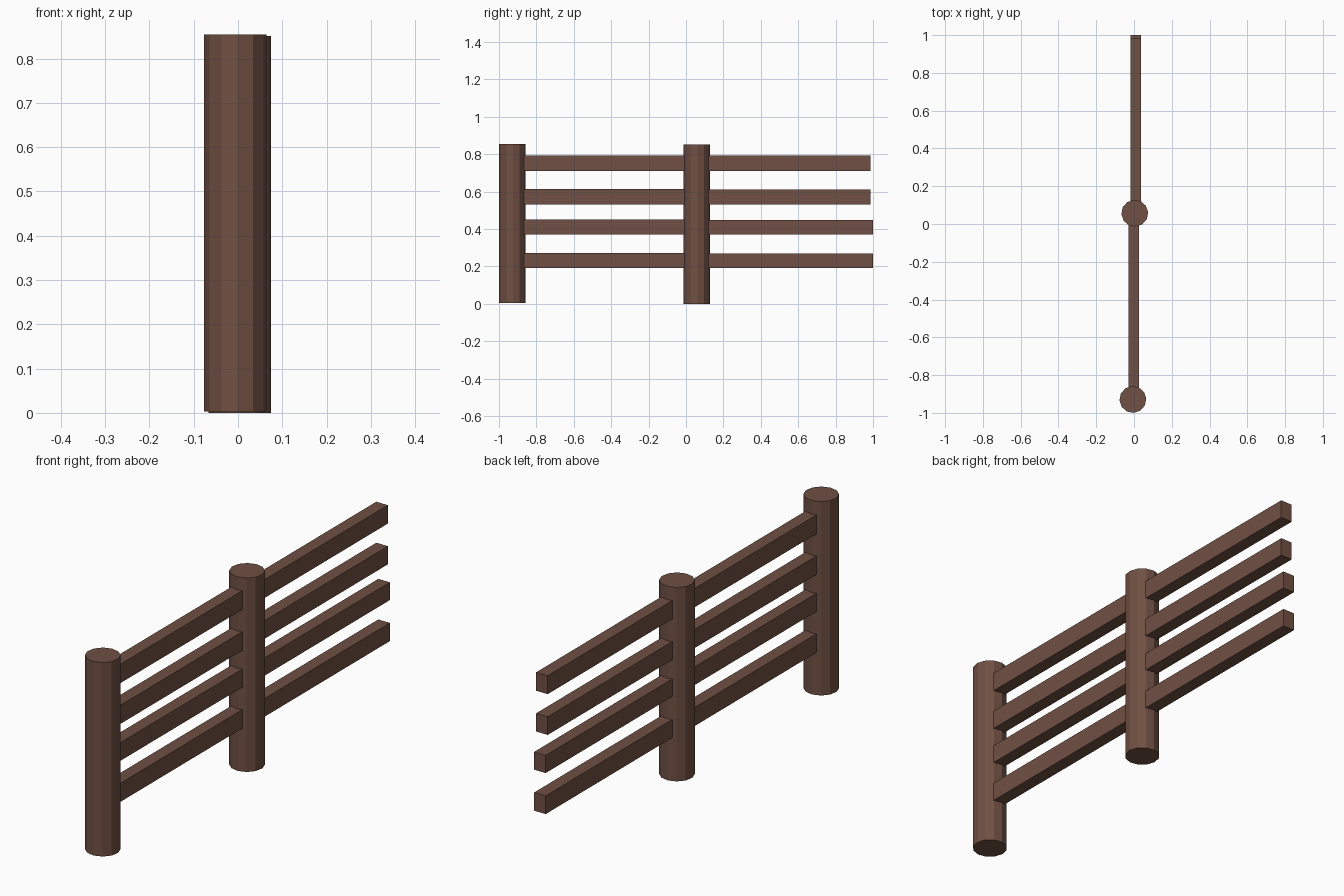
import bpy
import math

cube = bpy.data.objects.get("Cube")
if cube:
    bpy.data.objects.remove(cube, do_unlink=True)

# Brown wood
wood = bpy.data.materials.new("wood")
wood.use_nodes = True
BROWN = (0.16, 0.08, 0.056, 1)
wood.diffuse_color = BROWN
bsdf = wood.node_tree.nodes["Principled BSDF"]
bsdf.inputs["Base Color"].default_value = BROWN
bsdf.inputs["Roughness"].default_value = 0.8


def finish(name):
    ob = bpy.context.object
    ob.name = name
    ob.data.materials.append(wood)
    return ob


def post(name, x, y, bottom, top):
    bpy.ops.mesh.primitive_cylinder_add(
        vertices=12, radius=0.071, depth=top - bottom,
        location=(x, y, (bottom + top) / 2),
        rotation=(0, 0, math.radians(4)))
    return finish(name)


def rail(name, x, start, end, bottom, top):
    bpy.ops.mesh.primitive_cube_add(
        size=1, location=(x, (start + end) / 2, (bottom + top) / 2))
    ob = finish(name)
    ob.scale = (0.056, end - start, top - bottom)
    return ob


# Round posts
FRONT_Y, MIDDLE_Y = -0.929, 0.057
post("front_post", -0.006, FRONT_Y, 0.003, 0.854)
post("middle_post", 0.004, MIDDLE_Y, 0, 0.851)

# Four rails per span: bottom, top, free end
LEVELS = [(0.19, 0.272, 1.0), (0.37, 0.45, 1.0),
          (0.532, 0.614, 0.986), (0.711, 0.794, 0.986)]
for i, (bottom, top, end) in enumerate(LEVELS, 1):
    rail(f"front_rail_{i}", -0.001, FRONT_Y, MIDDLE_Y, bottom, top)
    rail(f"back_rail_{i}", 0.009, MIDDLE_Y, end, bottom, top - 0.002)
